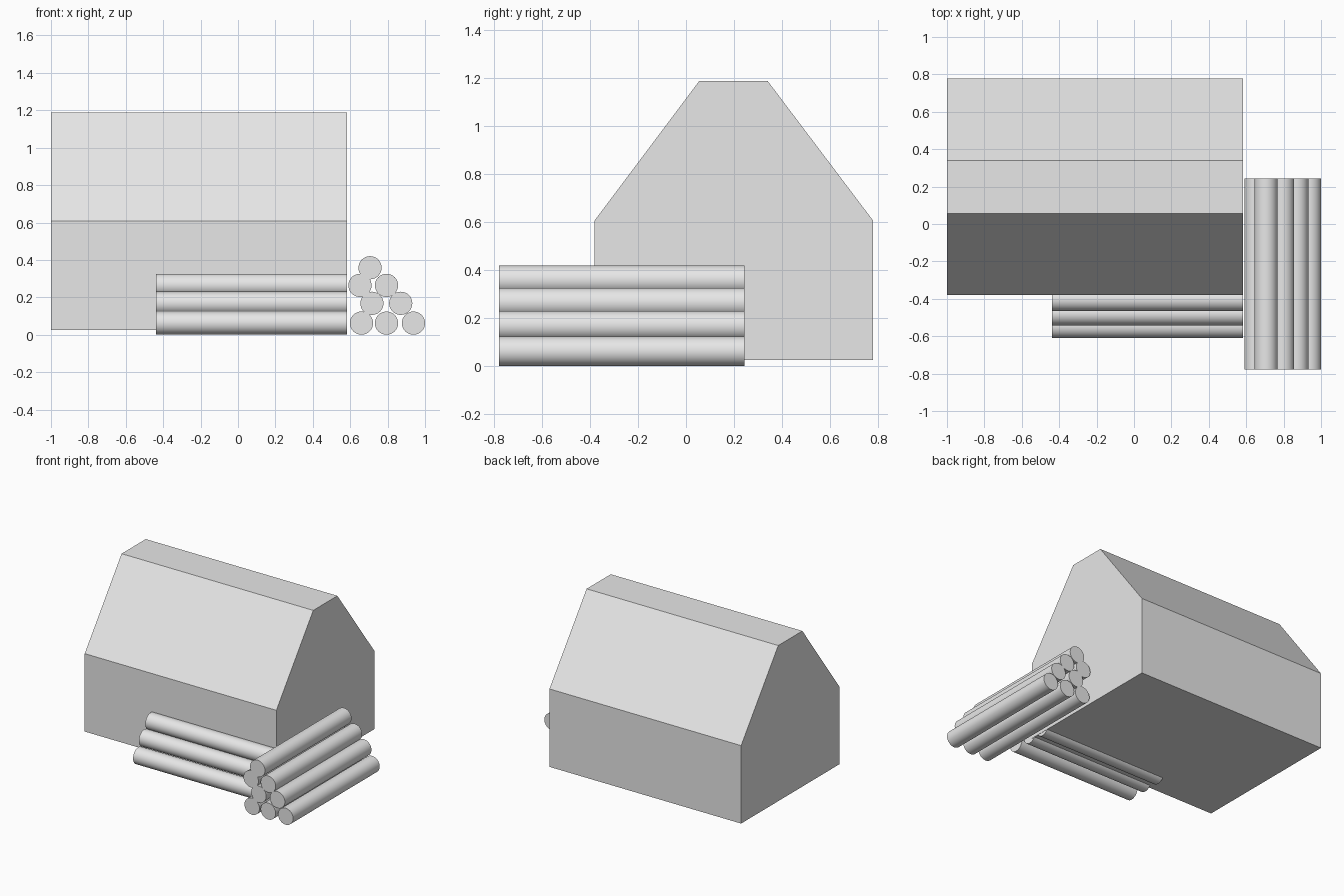
import bpy
import bmesh
import math
from mathutils import Matrix

cube = bpy.data.objects.get("Cube")
if cube:
    bpy.data.objects.remove(cube, do_unlink=True)

grey = bpy.data.materials.new("light_grey")
grey.use_nodes = True
colour = (0.8, 0.8, 0.8, 1)
grey.diffuse_color = colour
grey.node_tree.nodes["Principled BSDF"].inputs["Base Color"].default_value = colour


def add_object(name, bm):
    bmesh.ops.recalc_face_normals(bm, faces=bm.faces)
    mesh = bpy.data.meshes.new(name)
    bm.to_mesh(mesh)
    bm.free()
    mesh.materials.append(grey)
    obj = bpy.data.objects.new(name, mesh)
    bpy.context.collection.objects.link(obj)
    return obj


# House: gable profile (y, z) extruded along x
LEFT_END, RIGHT_END = -1.0, 0.583
profile = [(-0.38, 0.025), (0.778, 0.025), (0.778, 0.607),
           (0.34, 1.187), (0.055, 1.187), (-0.38, 0.607)]
bm = bmesh.new()
face = bm.faces.new([bm.verts.new((LEFT_END, y, z)) for y, z in profile])
side = bmesh.ops.extrude_face_region(bm, geom=[face])["geom"]
bmesh.ops.translate(bm, vec=(RIGHT_END - LEFT_END, 0, 0),
                    verts=[v for v in side if isinstance(v, bmesh.types.BMVert)])
add_object("house", bm)

# Log piles: same stack (distance inward from the outermost log, height)
RADIUS, LENGTH = 0.062, 1.021
STACK = [(0, 0.062), (0.144, 0.062), (0.278, 0.062), (0.068, 0.168),
         (0.222, 0.168), (0.144, 0.264), (0.286, 0.264), (0.232, 0.358)]


def add_log(name, location, rotation):
    bm = bmesh.new()
    bmesh.ops.create_cone(bm, cap_ends=True, segments=32, radius1=RADIUS,
                          radius2=RADIUS, depth=LENGTH, matrix=rotation)
    obj = add_object(name, bm)
    obj.location = location
    bpy.ops.object.select_all(action="DESELECT")
    obj.select_set(True)
    bpy.context.view_layer.objects.active = obj
    bpy.ops.object.shade_smooth_by_angle(angle=math.radians(40))


along_y = Matrix.Rotation(math.pi / 2, 4, "X")
along_x = Matrix.Rotation(math.pi / 2, 4, "Y")
for i, (inward, height) in enumerate(STACK, 1):
    add_log(f"side_log_{i}", (0.938 - inward, -0.2675, height), along_y)
    add_log(f"front_log_{i}", (0.071, -0.548 + inward, height), along_x)
